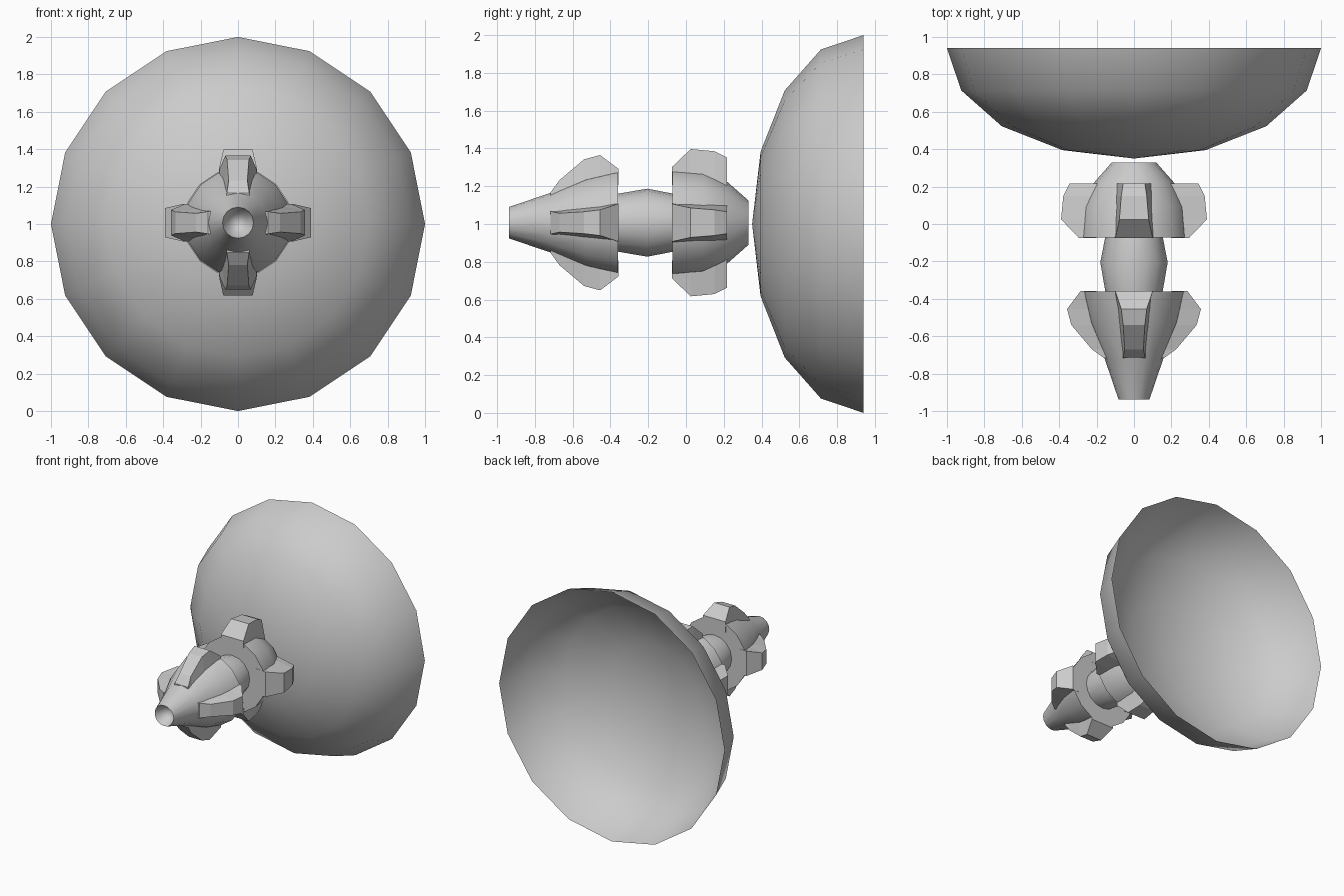
import bpy, bmesh, math

if "Cube" in bpy.data.objects:
    bpy.data.objects.remove(bpy.data.objects["Cube"])

SEG = 16
AXIS_Z = 1.007


def finish(name, bm, angle, z, fix_normals=True):
    if fix_normals:
        bmesh.ops.recalc_face_normals(bm, faces=bm.faces[:])
    mesh = bpy.data.meshes.new(name)
    bm.to_mesh(mesh)
    bm.free()
    ob = bpy.data.objects.new(name, mesh)
    bpy.context.collection.objects.link(ob)
    ob.location.z = z
    bpy.ops.object.select_all(action='DESELECT')
    bpy.context.view_layer.objects.active = ob
    ob.select_set(True)
    if angle:
        bpy.ops.object.shade_smooth_by_angle(angle=math.radians(angle))
    return ob


def lathe(name, profile, z, angle=40, fix_normals=True):
    """Revolve (y, radius) points around the y axis; radius 0 makes a pole."""
    bm = bmesh.new()
    rings = []
    for y, r in profile:
        if r == 0:
            rings.append([bm.verts.new((0, y, 0))] * SEG)
        else:
            rings.append([bm.verts.new((r * math.cos(2 * math.pi * i / SEG), y,
                                        r * math.sin(2 * math.pi * i / SEG)))
                          for i in range(SEG)])
    for a, b in zip(rings, rings[1:]):
        for i in range(SEG):
            j = (i + 1) % SEG
            bm.faces.new(list(dict.fromkeys((a[i], a[j], b[j], b[i]))))
    return finish(name, bm, angle, z, fix_normals)


def fins(name, stations):
    """Four faceted fins; station = (y, base height, crest height, base half, crest half)."""
    for k in range(4):
        bm = bmesh.new()
        rings = [[bm.verts.new(c) for c in ((-wb, y, hb), (-wc, y, hc), (wc, y, hc), (wb, y, hb))]
                 for y, hb, hc, wb, wc in stations]
        for a, b in zip(rings, rings[1:]):
            for i in range(4):
                j = (i + 1) % 4
                bm.faces.new((a[i], a[j], b[j], b[i]))
        bm.faces.new(rings[0])
        bm.faces.new(rings[-1])
        ob = finish(f"{name}_{k + 1}", bm, 0, AXIS_Z)
        ob.rotation_euler.y = k * math.pi / 2


# Thin open dish, a shallow elliptical bowl opening to the back
dish = [(0.94 - 0.59 * math.cos(math.pi / 8 * i), math.sin(math.pi / 8 * i)) for i in range(5)]
lathe("dish", dish, 1.0, angle=80)

# Front nose cone with a hollow tip and flat back
lathe("nose_cone", [(-0.84, 0), (-0.865, 0.05), (-0.937, 0.083), (-0.72, 0.157),
                    (-0.53, 0.242), (-0.36, 0.285), (-0.36, 0)], AXIS_Z)

# Barrel-shaped neck
lathe("neck", [(-0.38, 0.15), (-0.205, 0.18), (-0.05, 0.15)], AXIS_Z)

# Rear bell with flat ends
lathe("rear_bell", [(-0.072, 0), (-0.072, 0.29), (0.09, 0.275), (0.22, 0.215),
                    (0.33, 0.118), (0.33, 0)], AXIS_Z)

# Fins on the nose and bell
fins("nose_fin", [(-0.717, 0.12, 0.16, 0.062, 0.06), (-0.67, 0.13, 0.225, 0.068, 0.05),
                  (-0.54, 0.18, 0.335, 0.082, 0.058), (-0.455, 0.2, 0.358, 0.09, 0.068),
                  (-0.358, 0.2, 0.285, 0.102, 0.1)])
fins("bell_fin", [(-0.074, 0.2, 0.295, 0.105, 0.1), (0.025, 0.2, 0.39, 0.105, 0.078),
                  (0.15, 0.19, 0.378, 0.1, 0.068), (0.217, 0.17, 0.345, 0.095, 0.058)])
